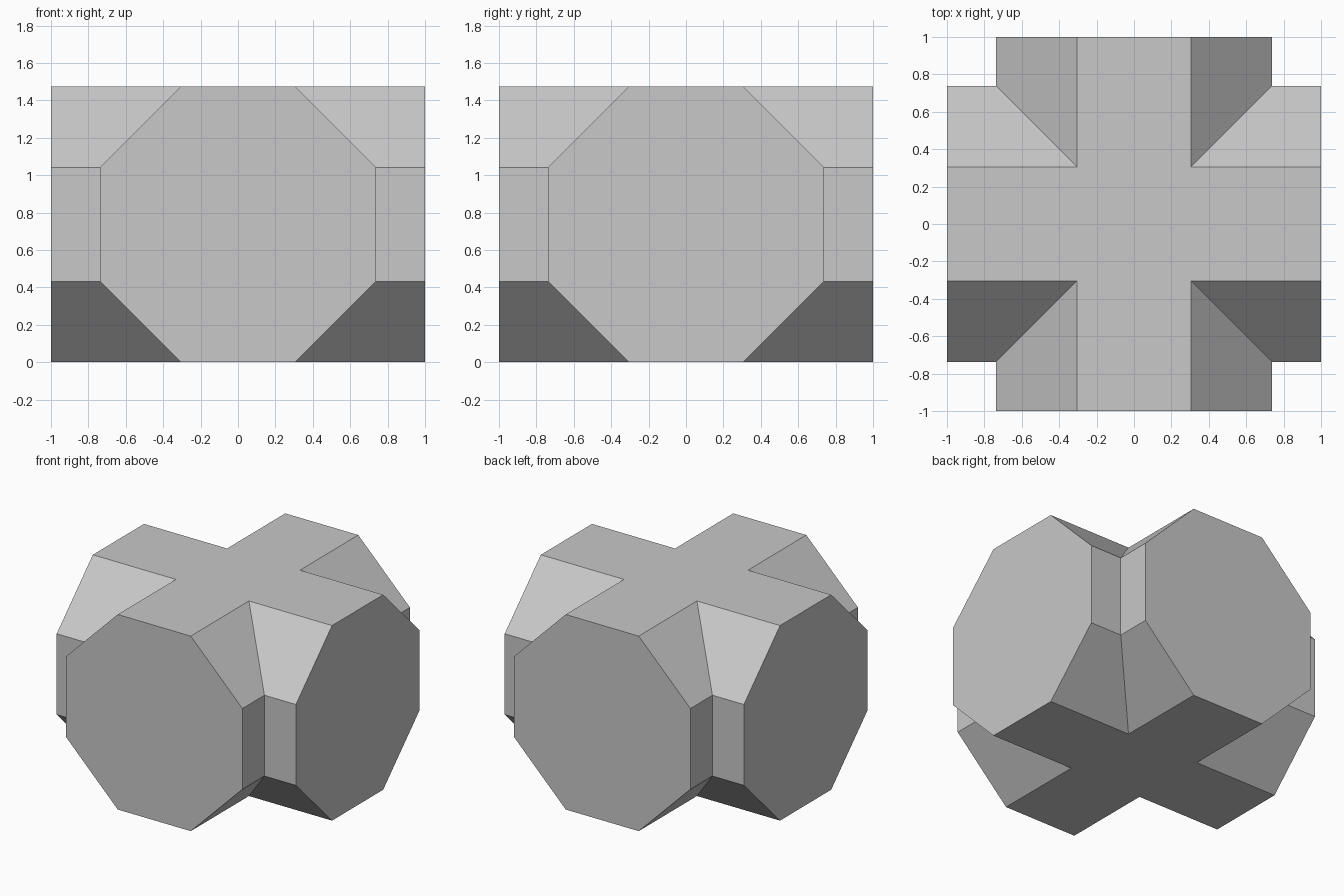
import bpy, bmesh
from mathutils import Matrix, Vector

cube = bpy.data.objects.get("Cube")
if cube:
    bpy.data.objects.remove(cube, do_unlink=True)

# Two regular octagonal prisms crossing at right angles, as one closed shell
R = 0.737                      # octagon apothem
S = R * (2 ** 0.5 - 1)         # half of an octagon side

grey = bpy.data.materials.new("plain_grey")
grey.use_nodes = True
colour = (0.58, 0.58, 0.58, 1)
grey.diffuse_color = colour
grey.node_tree.nodes["Principled BSDF"].inputs["Base Color"].default_value = colour

bm = bmesh.new()


def cross_ring(w, z):
    """Plus-shaped outline with arms of half-width w at height z."""
    ring = []
    for turn in range(4):
        rot = Matrix.Rotation(turn * 1.5707963, 3, "Z")
        for x, y in ((1, -w), (1, w), (w, w)):
            ring.append(bm.verts.new(rot @ Vector((x, y, z))))
    return ring


# Stack of outlines following the octagon profile
rings = [cross_ring(w, z) for w, z in ((S, 0), (R, R - S), (R, R + S), (S, 2 * R))]

# Walls, with the flat arm ends each made as a single octagon
for lower, upper in zip(rings, rings[1:]):
    for i in range(12):
        if i % 3:
            j = (i + 1) % 12
            bm.faces.new((lower[i], lower[j], upper[j], upper[i]))
for i in range(0, 12, 3):
    bm.faces.new([r[i + 1] for r in rings] + [r[i] for r in reversed(rings)])

# Cross-shaped top and bottom
bm.faces.new(rings[-1])
bm.faces.new(rings[0][::-1])
bmesh.ops.recalc_face_normals(bm, faces=bm.faces[:])

mesh = bpy.data.meshes.new("crossed_octagonal_prisms")
bm.to_mesh(mesh)
bm.free()
mesh.materials.append(grey)
obj = bpy.data.objects.new("crossed_octagonal_prisms", mesh)
bpy.context.scene.collection.objects.link(obj)
